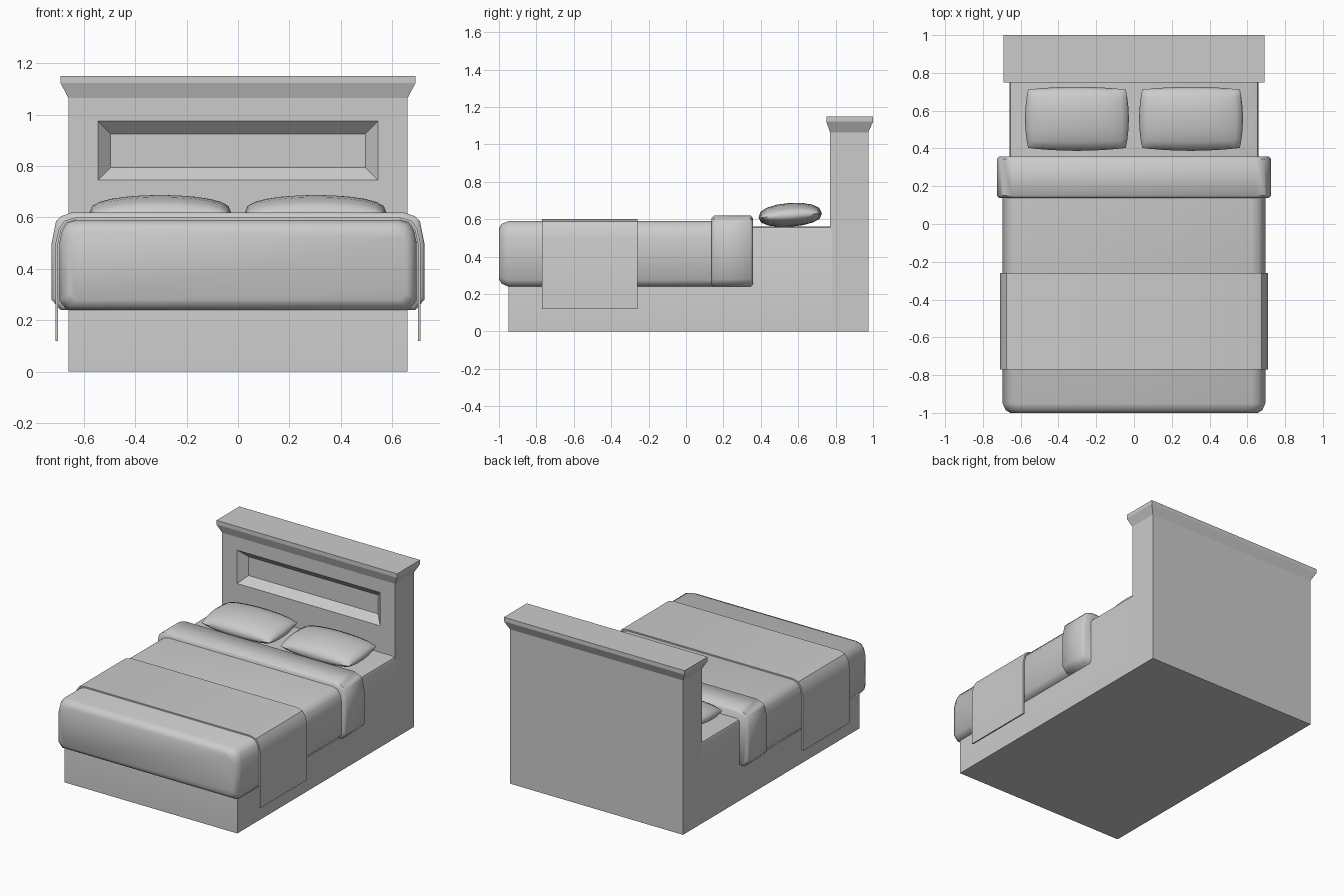
import bpy, bmesh, math
from mathutils import Matrix

if "Cube" in bpy.data.objects:
    bpy.data.objects.remove(bpy.data.objects["Cube"])


def finish(name, bm, smooth=None):
    bmesh.ops.recalc_face_normals(bm, faces=bm.faces)
    me = bpy.data.meshes.new(name)
    bm.to_mesh(me)
    bm.free()
    ob = bpy.data.objects.new(name, me)
    bpy.context.collection.objects.link(ob)
    if smooth:
        bpy.ops.object.select_all(action='DESELECT')
        ob.select_set(True)
        bpy.context.view_layer.objects.active = ob
        bpy.ops.object.shade_smooth_by_angle(angle=math.radians(smooth))
    return ob


def loft(name, rings, smooth=None):
    """Bridge closed rings of equal length and cap both ends."""
    bm = bmesh.new()
    vs = [[bm.verts.new(p) for p in r] for r in rings]
    n = len(vs[0])
    for a, b in zip(vs, vs[1:]):
        for i in range(n):
            j = (i + 1) % n
            bm.faces.new((a[i], a[j], b[j], b[i]))
    bm.faces.new(vs[0])
    bm.faces.new(vs[-1])
    return finish(name, bm, smooth)


def rect_xy(x, y0, y1, z):
    return [(-x, y0, z), (x, y0, z), (x, y1, z), (-x, y1, z)]


def rect_xz(x, z0, z1, y):
    return [(-x, y, z0), (x, y, z0), (x, y, z1), (-x, y, z1)]


def mirrored(half):
    return half + [(-x, z) for x, z in reversed(half)]


def section(profile, y, inset=0.0, zc=0.415):
    """Cross-section at y, shrunk towards its centre by an inset."""
    sx, sz = 1 - inset / 0.7, 1 - inset / 0.18
    return [(x * sx, y, zc + (z - zc) * sz) for x, z in profile]


# Base with softened mattress edge
loft("bed_base", [rect_xy(0.66, -0.95, 0.78, 0), rect_xy(0.66, -0.95, 0.78, 0.54),
                  rect_xy(0.654, -0.944, 0.78, 0.555), rect_xy(0.635, -0.925, 0.78, 0.562)], 40)

# Headboard with recessed panel
loft("headboard", [rect_xz(0.66, 0, 1.065, 0.975), rect_xz(0.66, 0, 1.065, 0.77),
                   rect_xz(0.545, 0.745, 0.975, 0.77), rect_xz(0.495, 0.795, 0.925, 0.82)])

# Flared headboard cap
loft("headboard_cap", [rect_xy(0.66, 0.77, 0.975, 1.065), rect_xy(0.69, 0.75, 1.0, 1.122),
                       rect_xy(0.69, 0.75, 1.0, 1.15)])

# Blanket with rounded foot end
blanket = mirrored([(0.665, 0.24), (0.695, 0.275), (0.695, 0.50), (0.684, 0.55),
                    (0.663, 0.58), (0.625, 0.59)])
loft("blanket", [section(blanket, -1.0, 0.04), section(blanket, -0.985, 0.015),
                 section(blanket, -0.95), section(blanket, 0.34)], 50)

# Folded-back top of the blanket
fold = mirrored([(0.69, 0.24), (0.725, 0.28), (0.725, 0.50), (0.708, 0.585),
                 (0.69, 0.604), (0.645, 0.62)])
loft("blanket_fold", [section(fold, 0.137, 0.012), section(fold, 0.15),
                      section(fold, 0.345), section(fold, 0.358, 0.012)], 50)

# Thin runner draped across the bed
outer = mirrored([(0.71, 0.12), (0.71, 0.50), (0.697, 0.555), (0.675, 0.588), (0.63, 0.60)])
inner = mirrored([(0.70, 0.12), (0.70, 0.497), (0.688, 0.55), (0.667, 0.58), (0.628, 0.591)])
arch = outer + inner[::-1]
loft("bed_runner", [section(arch, -0.77), section(arch, -0.26)], 40)


# Cushion-shaped pillows
def pillow(name, cx):
    nx, ny = 12, 8
    bm = bmesh.new()
    bmesh.ops.create_cube(bm, size=2)
    bm.clear()
    for side in (1, -1):
        g = []
        for i in range(nx + 1):
            u = math.sin((2 * i / nx - 1) * math.pi / 2)
            row = []
            for j in range(ny + 1):
                v = math.sin((2 * j / ny - 1) * math.pi / 2)
                h = math.sqrt(max(0, (1 - u * u) * (1 - v * v))) ** 0.8
                z = side * (0.067 if side > 0 else 0.06) * h
                row.append(bm.verts.new((0.275 * u * (1 - 0.06 * v * v),
                                         0.17 * v * (1 - 0.09 * u * u), z)))
            g.append(row)
        for i in range(nx):
            for j in range(ny):
                bm.faces.new((g[i][j], g[i + 1][j], g[i + 1][j + 1], g[i][j + 1]))
    bmesh.ops.remove_doubles(bm, verts=bm.verts, dist=0.0005)
    bm.transform(Matrix.Translation((cx, 0.557, 0.62)) @ Matrix.Rotation(math.radians(4), 4, 'X'))
    finish(name, bm, 60)


pillow("pillow_left", -0.302)
pillow("pillow_right", 0.302)
